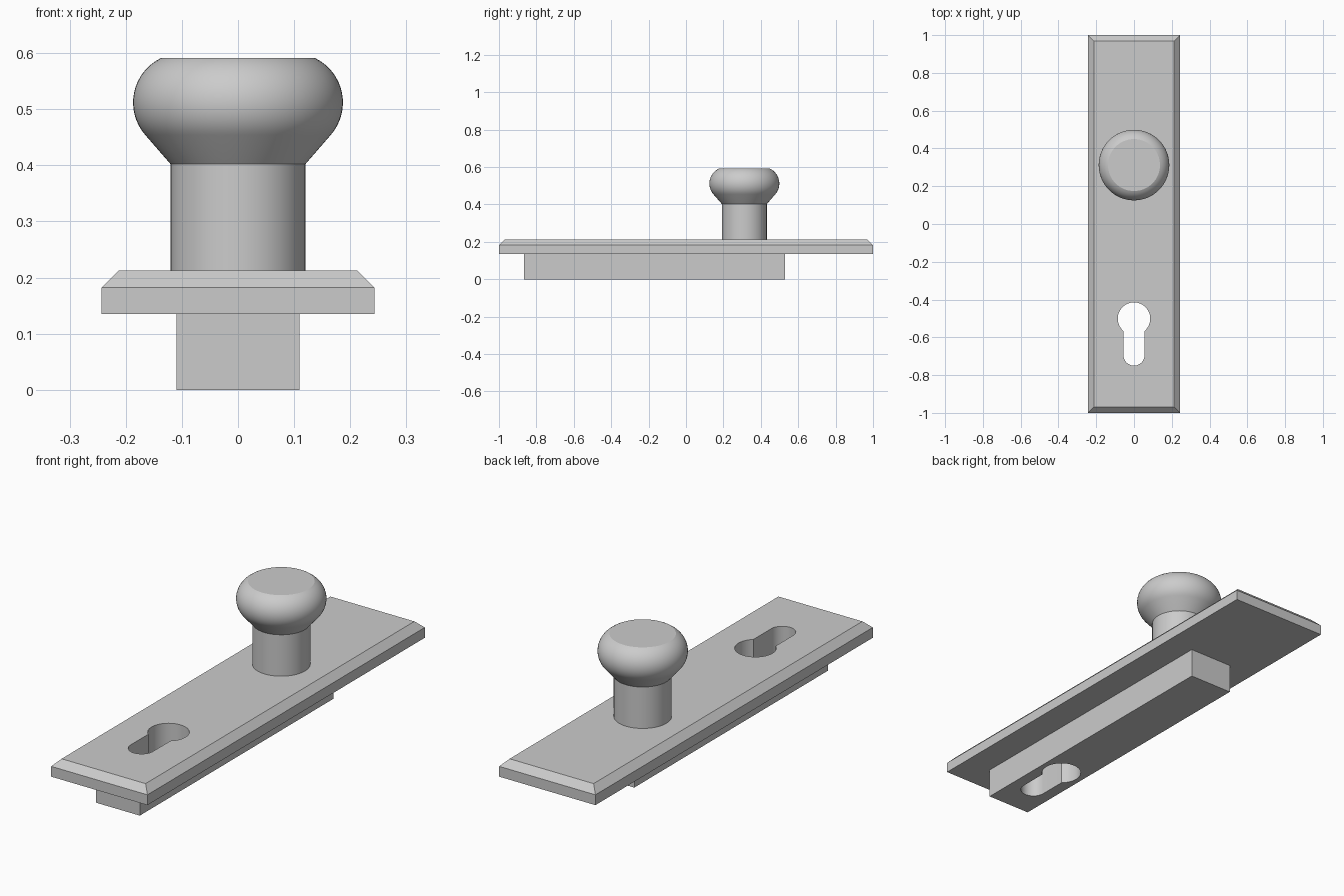
import bpy, bmesh
from math import sin, cos, asin, radians, pi, sqrt

if "Cube" in bpy.data.objects:
    bpy.data.objects.remove(bpy.data.objects["Cube"])

# Single brushed grey metal
metal = bpy.data.materials.new("grey_metal")
metal.use_nodes = True
GREY = (0.6, 0.6, 0.6, 1)
metal.diffuse_color = GREY
metal.node_tree.nodes["Principled BSDF"].inputs["Base Color"].default_value = GREY


def add_object(name, bm):
    bmesh.ops.recalc_face_normals(bm, faces=bm.faces[:])
    mesh = bpy.data.meshes.new(name)
    bm.to_mesh(mesh)
    bm.free()
    mesh.materials.append(metal)
    obj = bpy.data.objects.new(name, mesh)
    bpy.context.collection.objects.link(obj)
    return obj


def loft(name, rings):
    """Skin equal-length closed rings of points and cap both ends."""
    bm = bmesh.new()
    loops = [[bm.verts.new(p) for p in ring] for ring in rings]
    n = len(loops[0])
    for a, b in zip(loops, loops[1:]):
        for i in range(n):
            j = (i + 1) % n
            bm.faces.new((a[i], a[j], b[j], b[i]))
    bm.faces.new(loops[0])
    bm.faces.new(loops[-1])
    return add_object(name, bm)


def rect(hx, y0, y1, z):
    return [(-hx, y0, z), (hx, y0, z), (hx, y1, z), (-hx, y1, z)]


def circle(r, y, z, n=64):
    return [(r * cos(2 * pi * i / n), y + r * sin(2 * pi * i / n), z) for i in range(n)]


def smooth(obj):
    bpy.ops.object.select_all(action="DESELECT")
    obj.select_set(True)
    bpy.context.view_layer.objects.active = obj
    bpy.ops.object.shade_smooth_by_angle(angle=radians(25))


# Back plate with chamfered upper edge, and lock case beneath it
PLATE_BOTTOM, PLATE_TOP = 0.135, 0.213
plate = loft("back_plate", [rect(0.243, -1, 1, PLATE_BOTTOM),
                            rect(0.243, -1, 1, 0.182),
                            rect(0.212, -0.969, 0.969, PLATE_TOP)])
case = loft("lock_case", [rect(0.11, -0.865, 0.53, 0),
                          rect(0.11, -0.865, 0.53, PLATE_BOTTOM)])

# Cylinder-lock opening: round top joined to a round-ended slot
R, SLOT, TOP_Y, END_Y = 0.086, 0.056, -0.501, -0.694
start = -asin(sqrt(R * R - SLOT * SLOT) / R)
STEPS = 40
outline = []
for i in range(STEPS + 1):
    a = start + (pi - 2 * start) * i / STEPS
    outline.append((R * cos(a), TOP_Y + R * sin(a)))
for i in range(STEPS // 2 + 1):
    a = pi + pi * i / (STEPS // 2)
    outline.append((SLOT * cos(a), END_Y + SLOT * sin(a)))
cutter = loft("keyhole_cutter", [[(x, y, z) for x, y in outline] for z in (-0.1, 0.4)])
cutter.hide_render = True

for obj in (plate, case):
    mod = obj.modifiers.new("keyhole", "BOOLEAN")
    mod.operation = "DIFFERENCE"
    mod.solver = "EXACT"
    mod.object = cutter
    bpy.context.view_layer.objects.active = obj
    bpy.ops.object.modifier_apply(modifier=mod.name)
    smooth(obj)
bpy.data.objects.remove(cutter)

# Knob: cylindrical neck, flared underside and rounded rim with flat top
KNOB_Y, NECK_R, NECK_TOP = 0.312, 0.12, 0.402
neck = loft("knob_neck", [circle(NECK_R, KNOB_Y, z) for z in (PLATE_TOP, NECK_TOP)])
smooth(neck)

ARC_R, ARC_X, ARC_Z = 0.088, 0.099, 0.512
profile = [(NECK_R, NECK_TOP)]
for i in range(17):
    a = radians(-41 + (64 + 41) * i / 16)
    profile.append((ARC_X + ARC_R * cos(a), ARC_Z + ARC_R * sin(a)))
knob = loft("knob_head", [circle(r, KNOB_Y, z) for r, z in profile])
smooth(knob)
